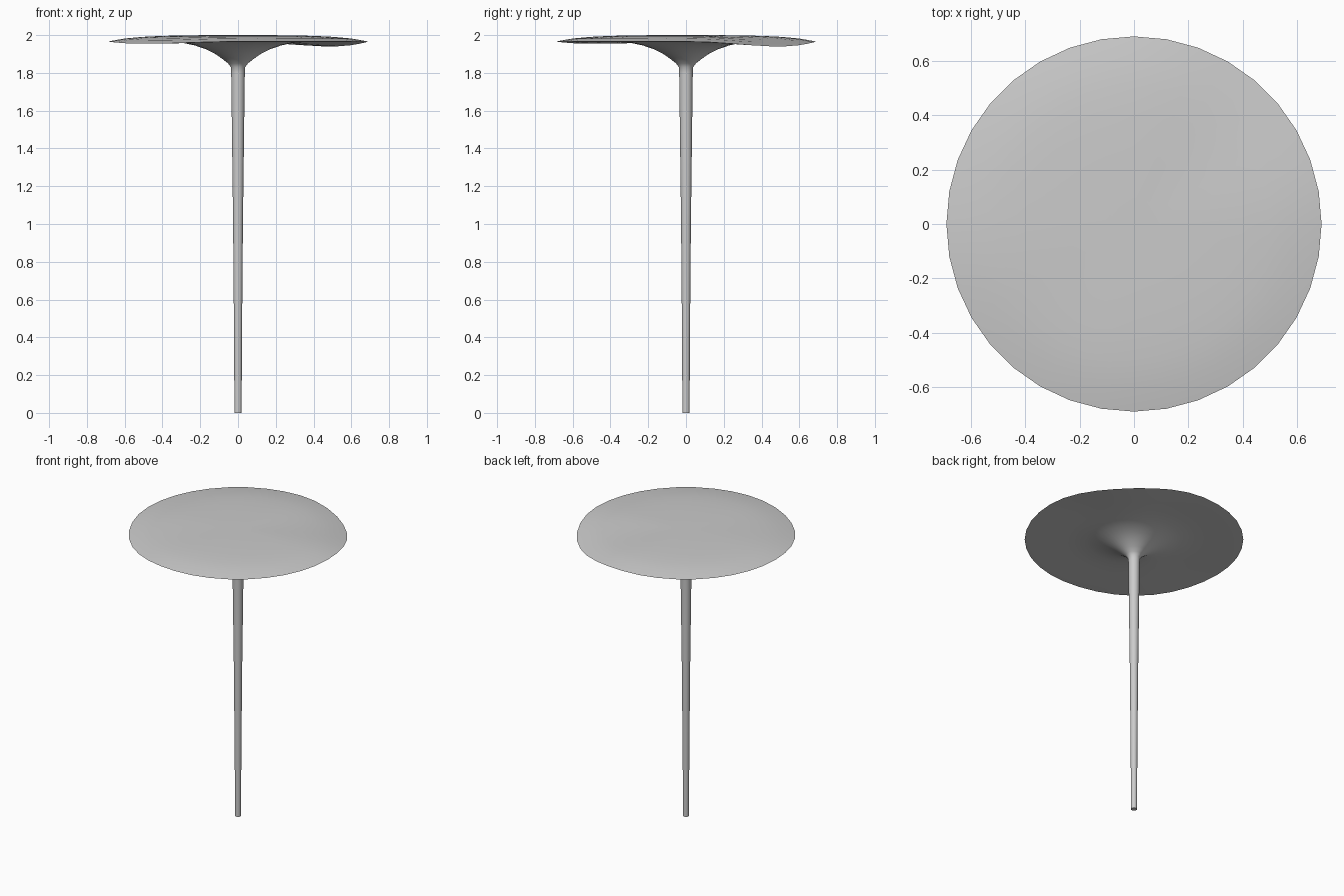
import bpy, bmesh
from math import sin, cos, pi, radians

if "Cube" in bpy.data.objects:
    bpy.data.objects.remove(bpy.data.objects["Cube"])

SIDES = 36
RIM = 0.69

# Profile (radius, height): stem foot, flare, underside, rim, domed top
PROFILE = [(0.019, 0.0), (0.021, 0.4), (0.026, 1.0), (0.031, 1.4), (0.036, 1.8),
           (0.038, 1.83), (0.052, 1.85), (0.08, 1.872), (0.12, 1.9), (0.17, 1.925),
           (0.23, 1.946), (0.3, 1.96), (0.4, 1.965), (0.5, 1.965), (0.6, 1.964),
           (RIM, 1.966),
           (0.6, 1.982), (0.5, 1.991), (0.4, 1.996), (0.25, 1.999), (0.1, 2.0)]


def droop(r, a):
    """Two opposite lobes of the rim sag slightly."""
    sag = max(0, sin(2 * a)) ** 2 * (0.026 if a < pi else 0.012)
    return sag * (r / RIM) ** 2


def lathe(name, profile):
    bm = bmesh.new()
    rings = []
    for r, z in profile:
        angles = [2 * pi * i / SIDES for i in range(SIDES)]
        rings.append([bm.verts.new((r * cos(a), r * sin(a), z - droop(r, a)))
                      for a in angles])
    for low, high in zip(rings, rings[1:]):
        for i in range(SIDES):
            j = (i + 1) % SIDES
            bm.faces.new((low[i], low[j], high[j], high[i]))
    bm.faces.new(rings[0][::-1])
    bm.faces.new(rings[-1])
    mesh = bpy.data.meshes.new(name)
    bm.to_mesh(mesh)
    bm.free()
    obj = bpy.data.objects.new(name, mesh)
    bpy.context.collection.objects.link(obj)
    return obj


# Stem and cap as one flowing surface
cap = lathe("stem_and_cap", PROFILE)
bpy.context.view_layer.objects.active = cap
cap.select_set(True)
bpy.ops.object.shade_smooth_by_angle(angle=radians(40))
